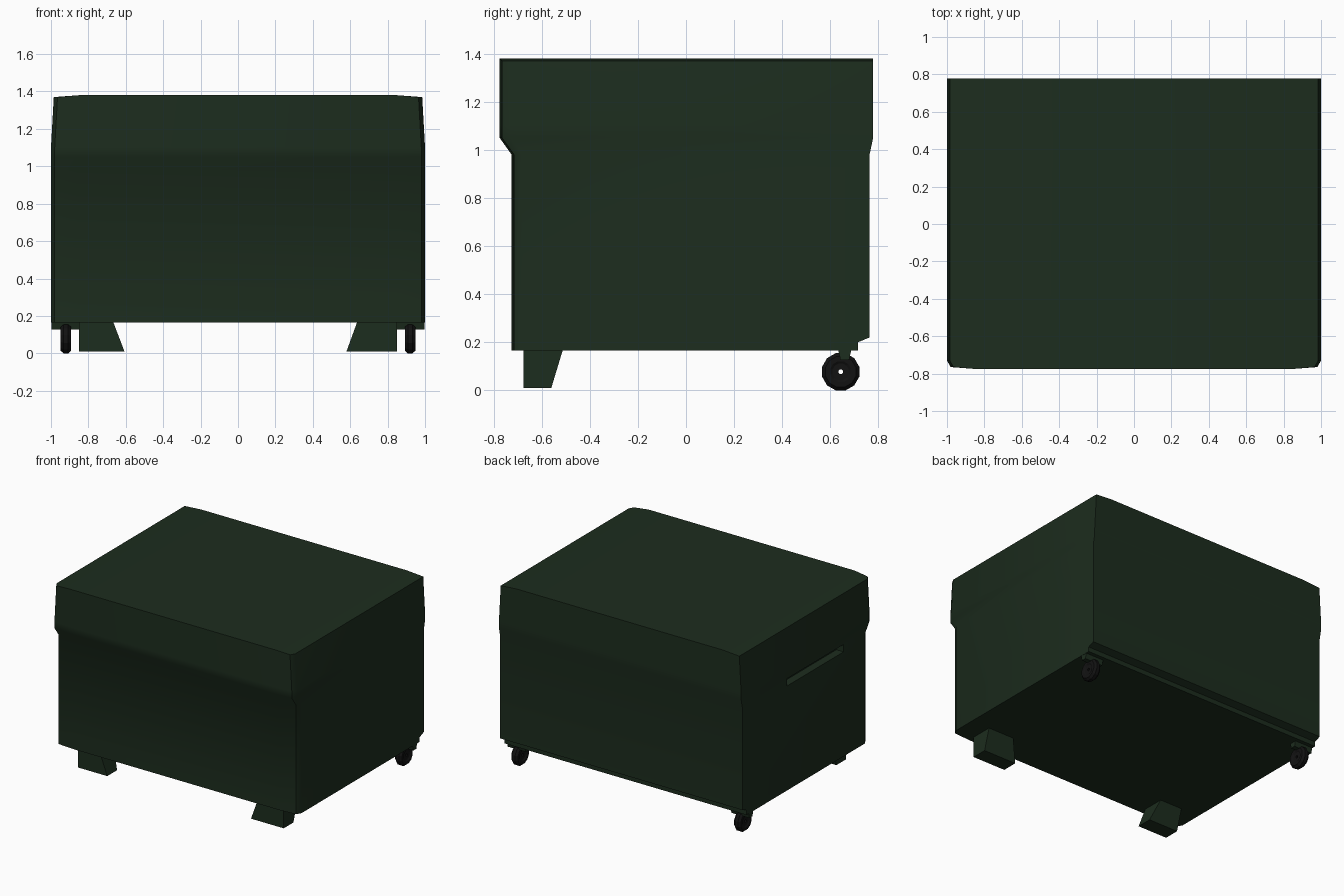
import bpy, bmesh, math

if "Cube" in bpy.data.objects:
    bpy.data.objects.remove(bpy.data.objects["Cube"])


def material(name, rgb):
    m = bpy.data.materials.new(name)
    m.diffuse_color = (*rgb, 1)
    m.use_nodes = True
    m.node_tree.nodes["Principled BSDF"].inputs["Base Color"].default_value = m.diffuse_color
    return m


GREEN = material("dark_green", (0.012, 0.026, 0.013))
BLACK = material("black_rubber", (0.006, 0.006, 0.006))


def make(name, verts, faces, mat):
    bm = bmesh.new()
    vs = [bm.verts.new(v) for v in verts]
    for f in faces:
        bm.faces.new([vs[i] for i in f])
    bmesh.ops.recalc_face_normals(bm, faces=bm.faces)
    me = bpy.data.meshes.new(name)
    bm.to_mesh(me)
    bm.free()
    ob = bpy.data.objects.new(name, me)
    bpy.context.collection.objects.link(ob)
    me.materials.append(mat)
    return ob


def activate(ob):
    bpy.ops.object.select_all(action='DESELECT')
    ob.select_set(True)
    bpy.context.view_layer.objects.active = ob


def frustum(name, top, bottom, z_top, z_bottom, mat):
    """Block between two rectangles given as (x0, x1, y0, y1)."""
    verts = []
    for (x0, x1, y0, y1), z in ((bottom, z_bottom), (top, z_top)):
        verts += [(x0, y0, z), (x1, y0, z), (x1, y1, z), (x0, y1, z)]
    sides = [(i, (i + 1) % 4, 4 + (i + 1) % 4, 4 + i) for i in range(4)]
    return make(name, verts, [(3, 2, 1, 0), (4, 5, 6, 7)] + sides, mat)


# Bin body with overhanging lid: stacked cross-sections
# (z, half width, front y, back y)
levels = [(0.165, 1.0, -0.725, 0.715), (0.20, 1.0, -0.725, 0.715),
          (0.22, 1.0, -0.725, 0.763), (0.98, 1.0, -0.725, 0.763),
          (1.05, 1.0, -0.775, 0.778), (1.10, 1.0, -0.775, 0.778),
          (1.38, 0.985, -0.775, 0.778)]
verts, faces = [], []
for z, w, yf, yb in levels:
    drop = 0.01 if z > 1.3 else 0
    half = [(0.85, yf, 0), (w - 0.02, yf + 0.01, drop),
            (w, yf + 0.045, drop), (w, yb, drop), (0.85, yb, 0)]
    verts += [(x, y, z - d) for x, y, d in half]
    verts += [(-x, y, z - d) for x, y, d in reversed(half)]
n = 10
for k in range(len(levels) - 1):
    for i in range(n):
        j = (i + 1) % n
        faces.append((k * n + i, k * n + j, (k + 1) * n + j, (k + 1) * n + i))
t = (len(levels) - 1) * n
faces.append(tuple(range(n)))
faces += [tuple(t + i for i in range(5)), tuple(t + i for i in range(5, 10)),
          (t, t + 4, t + 5, t + 9)]
body = make("bin_body", verts, faces, GREEN)

# Grip slot cut into the left side
cutter = frustum("slot_cutter", (-1.1, -0.94, -0.43, 0.24),
                 (-1.1, -0.94, -0.43, 0.24), 1.0, 0.945, GREEN)
cutter.hide_render = True
mod = body.modifiers.new("slot", 'BOOLEAN')
mod.operation = 'DIFFERENCE'
mod.solver = 'EXACT'
mod.object = cutter
activate(body)
bpy.ops.object.modifier_apply(modifier=mod.name)
bpy.data.objects.remove(cutter)
activate(body)
bpy.ops.object.shade_smooth_by_angle(angle=math.radians(45))

# Front feet, sloping on the inner and rear sides
frustum("front_foot_right", (0.64, 0.85, -0.675, -0.51),
        (0.58, 0.85, -0.675, -0.56), 0.175, 0.01, GREEN)
frustum("front_foot_left", (-0.85, -0.67, -0.675, -0.51),
        (-0.85, -0.607, -0.675, -0.56), 0.175, 0.01, GREEN)

# Rear wheels: 12-sided lathed tyre with a small open hub, plus bracket
profile = [(0.010, 0.022), (0.035, 0.022), (0.045, 0.028),
           (0.066, 0.028), (0.080, 0.012)]
profile += [(r, -x) for r, x in reversed(profile)]
for side, s in (("right", 1), ("left", -1)):
    verts, faces = [], []
    m = len(profile)
    for a in range(12):
        ang = math.radians(15 + 30 * a)
        for r, x in profile:
            verts.append((s * 0.92 + x, 0.643 + r * math.cos(ang),
                          0.0773 + r * math.sin(ang)))
        b = (a + 1) % 12
        for i in range(m):
            j = (i + 1) % m
            faces.append((a * m + i, a * m + j, b * m + j, b * m + i))
    make("rear_wheel_" + side, verts, faces, BLACK)
    x0, x1 = sorted((s * 0.85, s * 0.998))
    frustum("wheel_bracket_" + side, (x0, x1, 0.63, 0.69),
            (x0, x1, 0.642, 0.678), 0.18, 0.127, GREEN)
